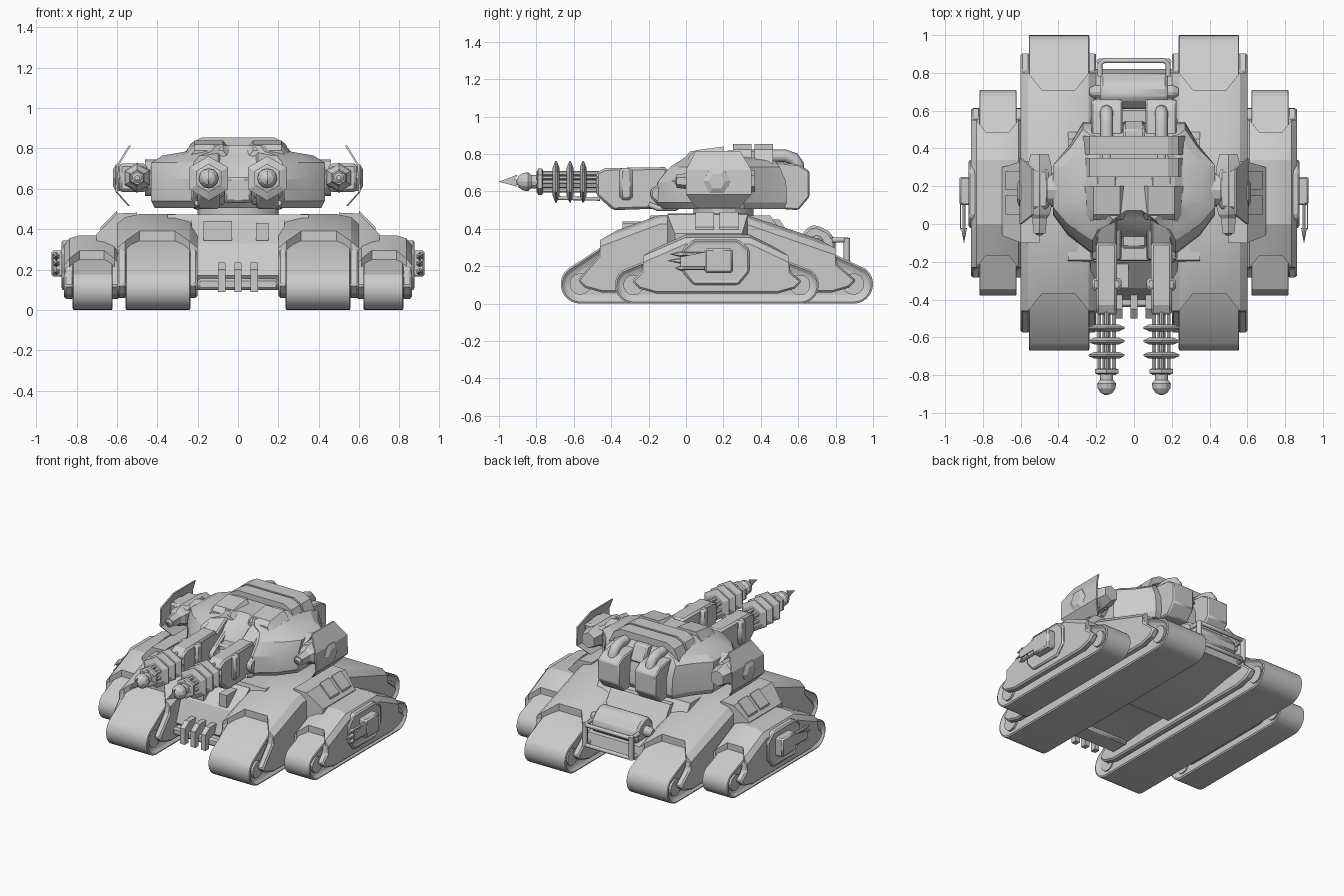
import bpy, bmesh
from math import cos, sin, pi, radians

if "Cube" in bpy.data.objects:
    bpy.data.objects.remove(bpy.data.objects["Cube"])


def loft(name, rings, bevel=0, mirror=True, inset=None):
    """Skin a list of equal-length closed rings and cap both ends."""
    bm = bmesh.new()
    rows = [[bm.verts.new(p) for p in r] for r in rings]
    n = len(rings[0])
    for a, b in zip(rows, rows[1:]):
        for i in range(n):
            j = (i + 1) % n
            bm.faces.new((a[i], a[j], b[j], b[i]))
    caps = [bm.faces.new(rows[0]), bm.faces.new(rows[-1])]
    bmesh.ops.recalc_face_normals(bm, faces=bm.faces)
    if inset:
        bmesh.ops.inset_individual(bm, faces=caps, thickness=inset[0], depth=-inset[1])
    me = bpy.data.meshes.new(name)
    bm.to_mesh(me)
    bm.free()
    ob = bpy.data.objects.new(name, me)
    bpy.context.collection.objects.link(ob)
    if bevel:
        m = ob.modifiers.new("bevel", 'BEVEL')
        m.width, m.segments, m.limit_method = bevel, 1, 'ANGLE'
    if mirror:
        ob.modifiers.new("mirror", 'MIRROR')
    return ob


def prism(name, prof, x0, x1, bevel=0, mirror=True, inset=None):
    """Side profile of (y, z) points extruded along x."""
    return loft(name, [[(x, y, z) for y, z in prof] for x in (x0, x1)], bevel, mirror, inset)


def box(name, x, y, z, bevel=0, mirror=True):
    return prism(name, [(y[0], z[0]), (y[1], z[0]), (y[1], z[1]), (y[0], z[1])], x[0], x[1], bevel, mirror)


def lathe(name, c, prof, n=16, axis='y', mirror=True, rot=pi / 2):
    """Rings of (position, radius) around an axis; c holds the other two coordinates."""
    rings = []
    for t, r in prof:
        uv = [(c[0] + r * cos(rot + 2 * pi * i / n), c[1] + r * sin(rot + 2 * pi * i / n)) for i in range(n)]
        rings.append([(u, t, v) if axis == 'y' else (t, u, v) for u, v in uv])
    return loft(name, rings, 0, mirror)


def tube(name, pts, r, mirror=True):
    cu = bpy.data.curves.new(name, 'CURVE')
    cu.dimensions, cu.bevel_depth, cu.bevel_resolution, cu.use_fill_caps = '3D', r, 2, True
    s = cu.splines.new('POLY')
    s.points.add(len(pts) - 1)
    for p, q in zip(s.points, pts):
        p.co = (*q, 1)
    ob = bpy.data.objects.new(name, cu)
    bpy.context.collection.objects.link(ob)
    if mirror:
        ob.modifiers.new("mirror", 'MIRROR')


def arc(cy, cz, r, a0, a1, n=10):
    return [(cy + r * cos(radians(a0 + (a1 - a0) * i / n)), cz + r * sin(radians(a0 + (a1 - a0) * i / n)))
            for i in range(n + 1)]


def track(name, x, ends, r, top, front, rear):
    """Track belt with recessed sides, armoured cover with V-cut ends, side skirts.
    top = (front y, rear y, z); front / rear = (y, z) where the cover starts and stops."""
    (x0, x1), (ya, yb), (ta, tb, tz) = x, ends, top
    belt = arc(ya + r, r, r, 270, 130) + [(front[0] + .04, front[1] - .03), (ta, tz - .05), (tb, tz - .05),
           (rear[0] - .04, rear[1] - .03)] + arc(yb - r, r, r, 50, -90)
    prism(name + "_belt", belt, x0 + .028, x1 - .035, .012, True, (.035, .03))
    rings, w = [], x1 - x0
    for f, v, drop in ((0, 0, .05), (.1, 0, .015), (.28, .09, 0), (.72, .09, 0), (.9, 0, .015), (1, 0, .05)):
        k = v * w / .4
        fz, rz = front[1] + k * .4 - drop, rear[1] + k * .4 - drop
        rings.append([(x0 + f * w, y, z) for y, z in (
            (front[0] + k, fz - .12), (front[0] + k, fz), (ta, tz - drop), (tb, tz - drop),
            (rear[0] - k, rz), (rear[0] - k, rz - .12))])
    loft(name + "_cover", rings)
    skirt = [(ya + .13, r - .02), (ya + .09, r + .02), (front[0] - .01, front[1] - .1), (front[0], front[1] - .05),
             (ta, tz - .05), (tb, tz - .05), (rear[0], rear[1] - .05), (rear[0] + .01, rear[1] - .1),
             (yb - .09, r + .02), (yb - .13, r - .02), (yb - .22, r - .045), (ya + .22, r - .045)]
    prism(name + "_outer_skirt", skirt, x1 - .05, x1, .01)
    prism(name + "_inner_skirt", skirt, x0, x0 + .05, .01)
    for cy in (ya + r, yb - r):
        lathe(name + "_wheel", (cy, r), [(x0 + .05, r * .55), (x1 - .05, r * .55)], 14, 'x')


# Running gear
track("inner_track", (.2, .6), (-.67, 1.0), .105, (-.14, .32, .475), (-.46, .355), (.8, .31))
track("outer_track", (.585, .862), (-.38, .71), .1, (.0, .34, .37), (-.23, .27), (.55, .27))
loft("track_bridge", [[(x, a, .2), (x, a, zt), (x, b, zt), (x, b, .2)]
     for x, a, b, zt in ((.5, -.1, .33, .482), (.6, -.1, .33, .478), (.7, -.06, .3, .375))])
for y in (.05, .18):
    loft("bridge_pad", [[(x, y, z - .03), (x, y, z), (x, y + .1, z), (x, y + .1, z - .03)]
                        for x, z in ((.6, .49), (.68, .41))])

# Outer side pods
octagon = [(-.02, .17), (.04, .1), (.28, .1), (.34, .17), (.34, .29), (.28, .345), (.04, .345), (-.02, .29)]
prism("side_panel", octagon, .83, .88, .012, True, (.025, .01))
box("side_gun_box", (.85, .925), (.1, .25), (.165, .295), .01)
for z in (.19, .23, .265):
    lathe("side_gun_spike", (.9, z), [(.1, .01), (-.02, .01), (-.02, .018), (-.11 + abs(z - .24), .001)], 6)
prism("side_fin", [(-.03, .25), (.12, .28), (.12, .2), (-.03, .2)], .915, .922)

# Hull
prism("hull", [(-.36, .12), (-.4, .17), (-.34, .33), (-.2, .45), (.5, .45), (.6, .3), (.8, .26),
               (.82, .17), (.66, .15), (.4, .1), (.1, .1), (.06, .14), (-.1, .14)], -.23, .23, 0, False)
prism("deck", [(-.21, .4), (-.19, .472), (.45, .472), (.5, .4)], -.35, .35, 0, False)
box("front_ledge", (-.2, .2), (-.44, -.3), (.1, .155), .012, False)
box("front_hatch", (-.17, -.03), (-.34, -.2), (.345, .44), 0, False)
box("front_lamp", (.09, .15), (-.34, -.2), (.345, .43), 0, False)
for x in (-.08, 0, .08):
    prism("front_tooth", [(-.5, .09), (-.5, .2), (-.45, .235), (-.36, .235), (-.36, .18), (-.46, .16), (-.46, .09)],
          x - .018, x + .018, 0, False)
prism("rear_drum", [(.61, .27), (.61, .36), (.66, .415), (.7, .42), (.76, .39), (.8, .34), (.8, .27)],
      -.18, .18, .015, False)
lathe("drum_cap", (.7, .33), [(.17, .035), (.21, .035), (.235, .02)], 12, 'x')
for z in (.2, .34):
    tube("rear_rail", [(-.18, .78, z), (-.18, .85, z), (-.16, .865, z), (.16, .865, z), (.18, .85, z), (.18, .78, z)],
         .014, False)
tube("rail_post", [(.18, .86, .19), (.18, .86, .35)], .018)
ring = [(.2 * cos(i * pi / 8), .2 + .16 * sin(i * pi / 8)) for i in range(16)]
loft("turret_ring", [[(x, y, z) for x, y in ring] for z in (.46, .53)], 0, False)

# Turret body: plan outline scaled through several heights
half = [(.27, .54), (.34, .42), (.43, .31), (.43, .05), (.35, -.06), (.22, -.16), (.08, -.08)]
plan = half + [(-x, y) for x, y in reversed(half)]
loft("turret_body", [[(x * k, .3 + (y - .3) * q, z) for x, y in plan] for z, k, q in (
    (.505, .96, .92), (.54, 1, 1), (.65, 1, .98), (.73, 1, .84), (.765, .87, .72), (.785, .6, .66),
    (.815, .5, .6))], 0, False)
box("turret_core", (-.07, .07), (-.13, .3), (.53, .66), .015, False)
prism("turret_spine", [(.05, .68), (.15, .81), (.5, .81), (.55, .7)], -.055, .055, .01, False)
for y in (.25, .365):
    loft("roof_plate", [[(x, y, z - .05), (x, y, z), (x, y + .1, z), (x, y + .1, z - .05)] for x, z in (
        (-.27, .75), (-.235, .825), (-.18, .855), (.18, .855), (.235, .825), (.27, .75))], 0, False)

# Rear exhausts
prism("exhaust_box", [(.46, .51), (.6, .5), (.66, .57), (.66, .71), (.6, .745), (.46, .76)], .06, .225, .008)
tube("exhaust_pipe", [(.145, .3, .79), (.145, .53, .79), (.145, .575, .775), (.145, .597, .745), (.145, .6, .69)], .034)

# Gun arms and cradles
prism("gun_arm", [(-.16, .52), (-.21, .57), (-.21, .65), (-.02, .765), (.1, .81), (.26, .82), (.26, .52)],
      .09, .2, .01)
prism("arm_cheek", [(-.14, .52), (-.19, .57), (-.19, .61), (.02, .74), (.26, .78), (.26, .52)], .065, .23, .01)
loft("arm_clamp", [[(x, a, z - .08), (x, a, z - .03), (x, .05, z), (x, .2, z + .02), (x, .2, z - .08)]
                   for x, a, z in ((.05, .03, .79), (.075, .02, .82), (.215, .02, .82), (.265, -.01, .76))])
prism("gun_housing", [(-.48, .58), (-.48, .7), (-.43, .725), (-.1, .73), (-.1, .51), (-.39, .5)], .09, .2, .012)
box("housing_collar", (.067, .223), (-.355, -.285), (.555, .725), .015)
tube("feed_hose", [(.2, -.2, .53), (.2, -.15, .51), (.2, -.06, .51), (.2, .0, .54)], .015)

# Twin barrels with hexagonal discs
bx, bz = .145, .652
lathe("barrel_core", (bx, bz), [(-.78, .022), (-.45, .022)], 10)
for i in range(6):
    a = pi / 6 + i * pi / 3
    x, z = bx + .045 * cos(a), bz + .045 * sin(a)
    lathe("barrel_rod", (x, z), [(-.8, .012), (-.46, .012)], 6)
tube("barrel_brace", [(bx, -.7, .565), (bx, -.46, .56)], .01)
for y in (-.55, -.62, -.695):
    lathe("barrel_disc", (bx, bz), [(y - .018, .075), (y - .004, .11), (y + .004, .11), (y + .018, .075)], 6)
lathe("muzzle_ring", (bx, bz), [(-.795, .06), (-.79, .072), (-.77, .072), (-.765, .06)], 6)
lathe("muzzle_tip", (bx, bz), [(-.905, .008), (-.895, .03), (-.87, .047), (-.845, .05), (-.825, .035), (-.79, .035)], 12)
prism("muzzle_blade", [(-1.0, .652), (-.9, .69), (-.915, .665), (-.8, .66), (-.8, .64), (-.91, .635), (-.9, .625)],
      bx - .0004, bx + .0004)

# Secondary guns on the turret flanks
sx, sz = .5, .655
lathe("flank_gun", (sx, sz), [(-.05, .035), (.0, .042), (.03, .045), (.05, .062), (.1, .075), (.3, .075), (.37, .055)], 6)
lathe("flank_muzzle", (sx, sz), [(-.06, .012), (-.05, .025), (.02, .025)], 10)
prism("flank_blade", [(-.08, .655), (.02, .695), (.02, .625)], sx - .0004, sx + .0004)
box("flank_gun_body", (.45, .59), (.08, .29), (.585, .725), .015)
lathe("flank_joint", (.18, sz), [(.4, .09), (.46, .09)], 12, 'x')
rows = ((.54, .05, .29, .815), (.602, .0, .35, .715), (.607, .0, .35, .585), (.545, .05, .29, .515))
loft("flank_shield", [[(x, a, z), (x, b, z), (x - .01, b, z), (x - .01, a, z)] for x, a, b, z in rows])
lathe("shield_hub", (.165, .655), [(.55, .08), (.606, .075), (.62, .045)], 6, 'x', True, 0)

# Smooth the round parts, keep the edges crisp
bpy.ops.object.select_all(action='DESELECT')
for ob in bpy.context.scene.objects:
    if ob.type == 'MESH':
        ob.select_set(True)
        bpy.context.view_layer.objects.active = ob
bpy.ops.object.shade_smooth_by_angle(angle=radians(23))
